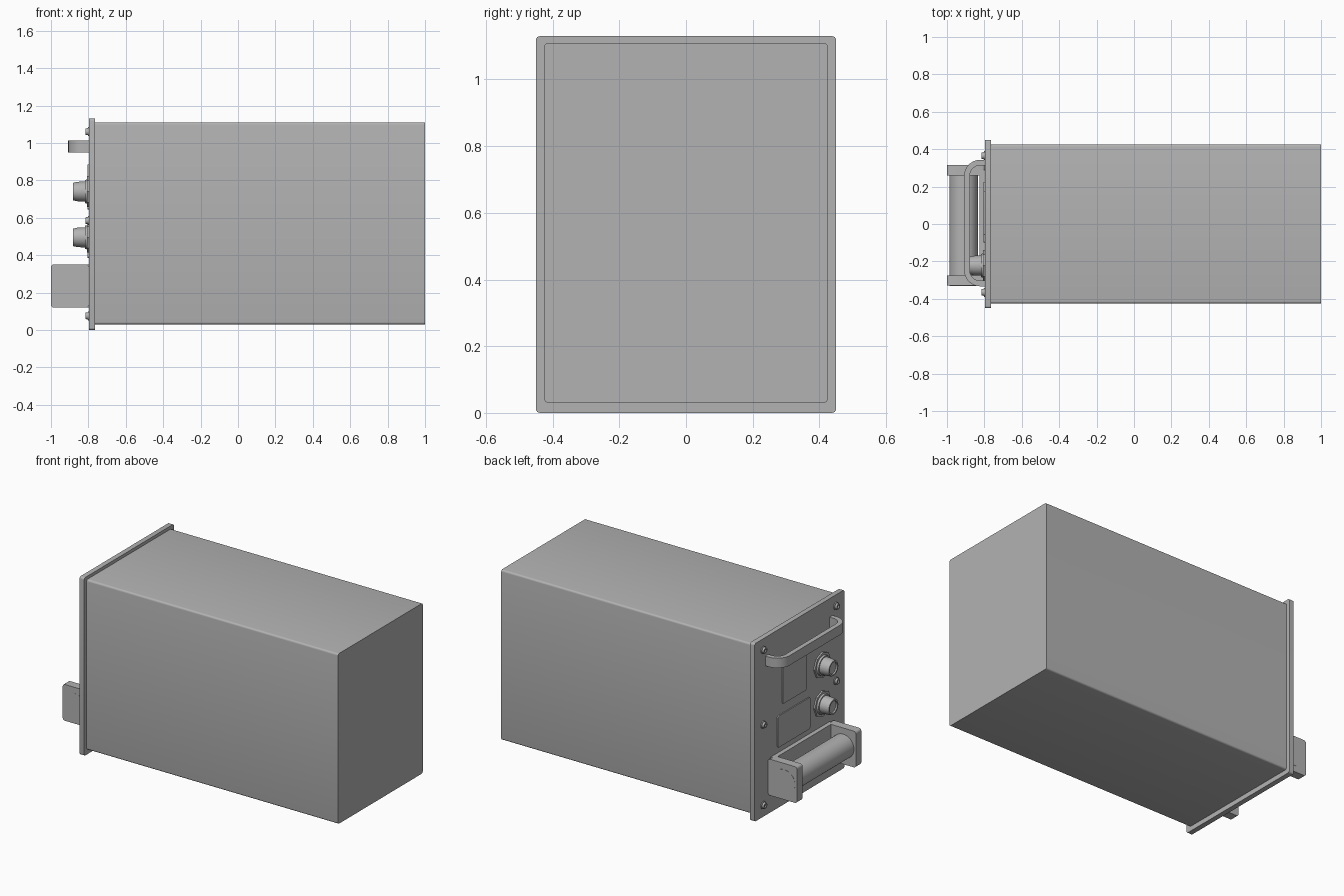
import bpy, bmesh, math
from mathutils import Matrix, Vector

cube = bpy.data.objects.get("Cube")
if cube:
    bpy.data.objects.remove(cube, do_unlink=True)

grey = bpy.data.materials.new("light grey metal")
grey.use_nodes = True
COLOR = (0.45, 0.45, 0.45, 1)
grey.diffuse_color = COLOR
grey.node_tree.nodes["Principled BSDF"].inputs["Base Color"].default_value = COLOR

FACE = -0.797  # x of the panel's outer face


def finish(name, bm, smooth=False):
    bmesh.ops.recalc_face_normals(bm, faces=bm.faces)
    mesh = bpy.data.meshes.new(name)
    bm.to_mesh(mesh)
    bm.free()
    mesh.materials.append(grey)
    obj = bpy.data.objects.new(name, mesh)
    bpy.context.collection.objects.link(obj)
    if smooth:
        bpy.context.view_layer.objects.active = obj
        obj.select_set(True)
        bpy.ops.object.shade_smooth_by_angle(angle=math.radians(35))
        obj.select_set(False)
    return obj


def box(name, xs, ys, zs, radius=0, axis=0):
    """Box between limits; the edges along one axis may be rounded."""
    bm = bmesh.new()
    bmesh.ops.create_cube(bm, size=1)
    for v in bm.verts:
        v.co = Vector([r[0] if c < 0 else r[1] for c, r in zip(v.co, (xs, ys, zs))])
    if radius:
        edges = [e for e in bm.edges
                 if abs((e.verts[0].co - e.verts[1].co).normalized()[axis]) > 0.9]
        bmesh.ops.bevel(bm, geom=edges, offset=radius, segments=4,
                        profile=0.5, affect='EDGES')
    return finish(name, bm, radius > 0)


def turned(name, profile, y, z, sides=32):
    """Solid turned about x from (distance out of the panel, radius) pairs."""
    bm = bmesh.new()
    verts = [bm.verts.new((FACE - d, y, z + r)) for d, r in profile]
    edges = [bm.edges.new(p) for p in zip(verts, verts[1:])]
    bmesh.ops.spin(bm, geom=verts + edges, cent=(0, y, z), axis=(1, 0, 0),
                   angle=math.tau, steps=sides)
    bmesh.ops.remove_doubles(bm, verts=bm.verts, dist=1e-5)
    return finish(name, bm, True)


# Case and panel
box("case", (-0.77, 1.0), (-0.425, 0.425), (0.03, 1.11), 0.012)
box("front_panel", (FACE, -0.765), (-0.45, 0.45), (0, 1.13), 0.012)

# Label plates
box("upper_plate", (FACE - 0.007, FACE), (-0.06, 0.175), (0.645, 0.885), 0.008)
box("lower_plate", (FACE - 0.007, FACE), (-0.10, 0.225), (0.385, 0.585), 0.012)

# Panel screws
for y in (-0.365, 0.365):
    for z in (0.075, 0.585, 1.06):
        turned("panel_screw", [(0, 0), (0, 0.024), (0.006, 0.024), (0.006, 0.019),
                               (0.018, 0.017), (0.018, 0.009), (0.01, 0.009),
                               (0.01, 0)], y, z, 16)

# Connectors: octagonal base, round collar and tapered barrel with recessed end
for z in (0.495, 0.74):
    turned("connector_base", [(0, 0), (0, 0.082), (0.01, 0.082), (0.01, 0)],
           -0.222, z, 8)
    turned("connector", [(0, 0), (0, 0.066), (0.022, 0.062), (0.022, 0.054),
                         (0.06, 0.052), (0.084, 0.047), (0.084, 0.038),
                         (0.074, 0.038), (0.074, 0)], -0.222, z)


# Carrying handle: flat strap bent into a U
def strap_outline(x, half, radius):
    pts = [(FACE, -half)]
    for side, start in ((-1, 270), (1, 180)):
        for i in range(9):
            a = math.radians(start - i * 90 / 8)
            pts.append((x + radius + radius * math.cos(a),
                        side * (half - radius) + radius * math.sin(a)))
    return pts + [(FACE, half)]


outer = strap_outline(-0.908, 0.338, 0.085)
inner = strap_outline(-0.878, 0.308, 0.055)
bm = bmesh.new()
rings = [[bm.verts.new((x, y + 0.005, z)) for x, y in line]
         for line, z in ((outer, 0.95), (inner, 0.95), (inner, 1.012), (outer, 1.012))]
for a, b in zip(rings, rings[1:] + rings[:1]):
    for i in range(len(a) - 1):
        bm.faces.new((a[i], a[i + 1], b[i + 1], b[i]))
for i in (0, -1):
    bm.faces.new([r[i] for r in rings])
finish("carry_handle", bm, True)

# Grip bracket with a round bar between two end plates
box("bracket_back", (-0.825, FACE), (-0.30, 0.29), (0.12, 0.35))
for name, ys in (("bracket_left_end", (0.26, 0.315)), ("bracket_right_end", (-0.33, -0.275))):
    box(name, (-1.0, FACE), ys, (0.12, 0.35), 0.015, axis=1)
bm = bmesh.new()
bmesh.ops.create_cone(bm, cap_ends=True, segments=40, radius1=0.076, radius2=0.076,
                      depth=0.647, matrix=Matrix.Translation((-0.911, -0.0075, 0.235))
                      @ Matrix.Rotation(math.pi / 2, 4, 'X'))
finish("grip_bar", bm, True)
